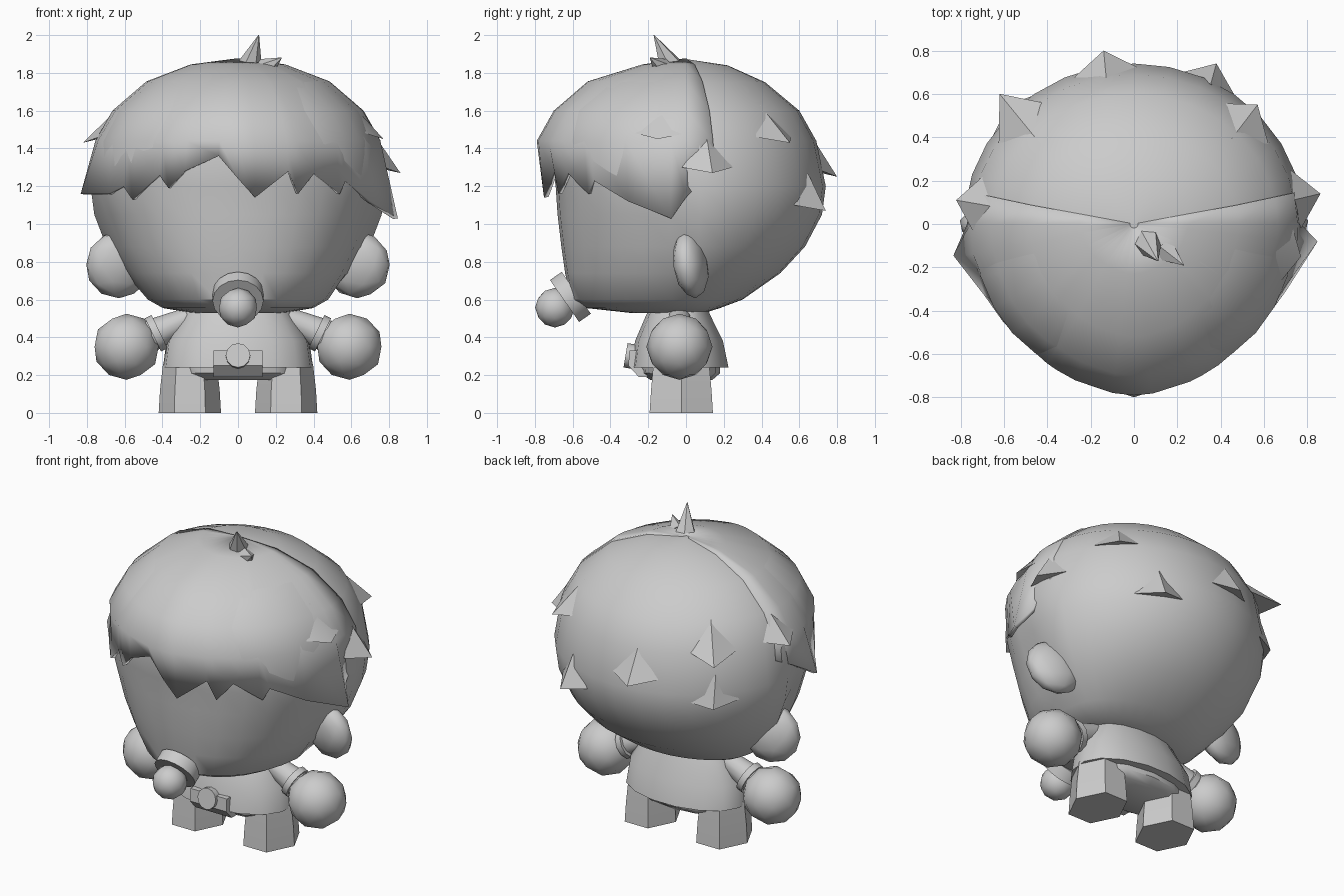
import bpy, bmesh, math
from mathutils import Vector, Matrix

if "Cube" in bpy.data.objects:
    bpy.data.objects.remove(bpy.data.objects["Cube"])

grey = bpy.data.materials.new("plain grey")
grey.use_nodes = True
grey.diffuse_color = (0.6, 0.6, 0.6, 1)
grey.node_tree.nodes["Principled BSDF"].inputs["Base Color"].default_value = (0.6, 0.6, 0.6, 1)


def finish(name, bm, angle=45):
    """Turn a bmesh into a smooth-shaded grey object."""
    bmesh.ops.recalc_face_normals(bm, faces=bm.faces)
    mesh = bpy.data.meshes.new(name)
    bm.to_mesh(mesh)
    bm.free()
    mesh.materials.append(grey)
    ob = bpy.data.objects.new(name, mesh)
    bpy.context.collection.objects.link(ob)
    bpy.ops.object.select_all(action="DESELECT")
    ob.select_set(True)
    bpy.context.view_layer.objects.active = ob
    bpy.ops.object.shade_smooth_by_angle(angle=math.radians(angle))
    return ob


def loft(name, rings, closed=True, caps=True, angle=45):
    """Skin a list of equally long point rings."""
    bm = bmesh.new()
    rows = [[bm.verts.new(p) for p in ring] for ring in rings]
    n = len(rows[0])
    for a, b in zip(rows, rows[1:]):
        for i in range(n if closed else n - 1):
            j = (i + 1) % n
            bm.faces.new((a[i], a[j], b[j], b[i]))
    if caps:
        bm.faces.new(rows[0])
        bm.faces.new(rows[-1])
    return finish(name, bm, angle)


def section(deg, z, wf, wb, front, back, power=1.0):
    """Point of a rounded outline; 0 degrees is the front, 90 the left side."""
    s, c = math.sin(math.radians(deg)), math.cos(math.radians(deg))
    if c > 1e-6:
        x = math.copysign(abs(s) ** power, s) * wf
        return Vector((x, front * c ** power, z))
    return Vector((s * wb, -back * c, z))


def ball(name, centre, size, tilt=None):
    bm = bmesh.new()
    bmesh.ops.create_icosphere(bm, subdivisions=2, radius=1)
    m = Matrix.Translation(centre) @ (tilt or Matrix()) @ Matrix.Diagonal((*size, 1))
    bmesh.ops.transform(bm, matrix=m, verts=bm.verts)
    return finish(name, bm, 60)


def rod(name, a, b, r1, r2, sides=12):
    """Tapered cylinder from a to b."""
    a, b = Vector(a), Vector(b)
    bm = bmesh.new()
    bmesh.ops.create_cone(bm, cap_ends=True, segments=sides, radius1=r1, radius2=r2, depth=(b - a).length)
    m = Matrix.Translation((a + b) / 2) @ (b - a).to_track_quat("Z", "Y").to_matrix().to_4x4()
    bmesh.ops.transform(bm, matrix=m, verts=bm.verts)
    return finish(name, bm)


# Head: z, face half width, hair half width, front, back
head_rows = [
    (1.87, .02, .02, -.02, .02), (1.84, .25, .25, -.22, .22), (1.75, .48, .48, -.48, .42),
    (1.60, .65, .66, -.66, .60), (1.44, .74, .75, -.73, .69), (1.20, .75, .785, -.69, .74),
    (1.05, .70, .765, -.68, .72), (.88, .645, .70, -.66, .63), (.74, .575, .60, -.64, .50),
    (.60, .48, .46, -.61, .30), (.555, .40, .38, -.53, .18), (.53, .25, .25, -.3, .10)]
loft("head", [[section(d, *row, .93) for d in range(0, 360, 12)] for row in head_rows])


def surface(deg, z):
    """Point on the outside of the hair at a given height."""
    for hi, lo in zip(head_rows, head_rows[1:]):
        if lo[0] <= z <= hi[0]:
            t = (hi[0] - z) / (hi[0] - lo[0])
            row = [a + (b - a) * t for a, b in zip(hi, lo)]
            return section(deg, z, row[2], row[2], row[3], row[4])


# Fringe: a cap over the front half with a jagged hem (degrees, height)
hem = [(-102, 1.33), (-90, 1.25), (-78, 1.16), (-62, 1.16), (-52, 1.20), (-47, 1.13), (-34, 1.26),
       (-30, 1.19), (-23, 1.28), (-9, 1.36), (0, 1.24), (8, 1.14), (22, 1.28), (26, 1.16),
       (33, 1.27), (45, 1.16), (48, 1.23), (64, 1.12), (83, 1.03), (90, 1.14), (102, 1.3)]
cap_rows = [(1.875, .02, .02, -.02, .02), (1.845, .25, .25, -.23, .22), (1.755, .485, .485, -.52, .42),
            (1.60, .665, .665, -.70, .60), (1.44, .76, .755, -.79, .69)]
cap = [[section(d, *row, 1.1) for d, _ in hem] for row in cap_rows]
edge = []
for d, z in hem:
    p = section(d, z, .79, .77, -.76, .73, 1.1)
    flare = 1.08 if d in (-78, 83) else 1
    edge.append(Vector((p.x * flare, p.y * flare, z)))
cap.append(edge)
fringe = loft("fringe", cap, closed=False, caps=False)
shell = fringe.modifiers.new("thickness", "SOLIDIFY")
shell.thickness, shell.offset = .025, -1


# Hair tufts: wedges flaring out of the hair to a tip
def tuft(tip, spread=11, rise=.2):
    tip = Vector(tip)
    d = math.degrees(math.atan2(tip.x, -tip.y))
    base = [surface(d - spread, tip.z + .03), surface(d + spread, tip.z + .03), surface(d, tip.z + rise)]
    bm = bmesh.new()
    bmesh.ops.convex_hull(bm, input=[bm.verts.new(p) for p in base + [tip]])
    finish("hair_tuft", bm, 30)


for tip in [(-.82, .11, 1.43), (.86, .14, 1.27), (.57, .55, 1.43), (.38, .74, 1.07),
            (-.14, .80, 1.25), (-.62, .60, 1.42), (.77, -.15, 1.45), (-.58, .55, 1.12)]:
    tuft(tip)

# Cowlick on the crown
rod("cowlick", (.06, -.08, 1.83), (.11, -.17, 2.0), .07, .002, 6)
rod("small_cowlick", (.14, -.12, 1.82), (.23, -.19, 1.88), .06, .002, 5)

# Torso with an open shirt hem, and hips below it
torso_rows = [(.57, .26, .26, -.18, .11), (.52, .29, .29, -.21, .13), (.38, .38, .38, -.27, .20),
              (.24, .40, .40, -.29, .23), (.24, .36, .36, -.25, .19)]
loft("torso", [[section(d, *r, .85) for d in range(0, 360, 24)] for r in torso_rows])
hip_rows = [(.30, .36, .36, -.25, .18), (.21, .35, .35, -.24, .18), (.175, .31, .31, -.19, .14)]
loft("hips", [[section(d, *r, .85) for d in range(0, 360, 30)] for r in hip_rows])

# Mirrored limbs and ears
for side, word in ((1, "left"), (-1, "right")):
    foot = [(0, .165, .176), (.12, .158, .168), (.26, .142, .155)]
    loft(word + "_leg", [[(side * .255 + w * math.cos(k * math.pi / 3),
                           -.025 + depth * 1.1 * math.sin(k * math.pi / 3), z)
                          for k in range(6)] for z, w, depth in foot])
    rod(word + "_arm", (side * .26, -.035, .50), (side * .46, -.035, .41), .06, .085)
    rod(word + "_cuff", (side * .415, -.035, .43), (side * .45, -.035, .413), .098, .098)
    ball(word + "_hand", (side * .59, -.035, .35), (.178, .175, .175))
    ball(word + "_ear", (side * .63, .025, .785), (.18, .088, .18),
         Matrix.Rotation(math.radians(8), 4, "X") @ Matrix.Rotation(side * math.radians(-12), 4, "Z"))

# Dummy at the mouth: slanted disc with a knob
out = Vector((0, -.82, -.57))
disc = Vector((0, -.612, .614))
rod("mouth_disc", disc - out * .038, disc + out * .038, .135, .135, 16)
ball("mouth_knob", disc + out * .1, (.105, .105, .105))

# Belt pouch with a round button
pouch = [(.33, -.24, -.30), (.25, -.24, -.305), (.19, -.20, -.25)]
loft("belt_pouch", [[(-.13, b, z), (.13, b, z), (.13, f, z), (-.13, f, z)] for z, b, f in pouch], angle=20)
rod("pouch_button", (0, -.26, .295), (0, -.32, .305), .065, .065, 12)
